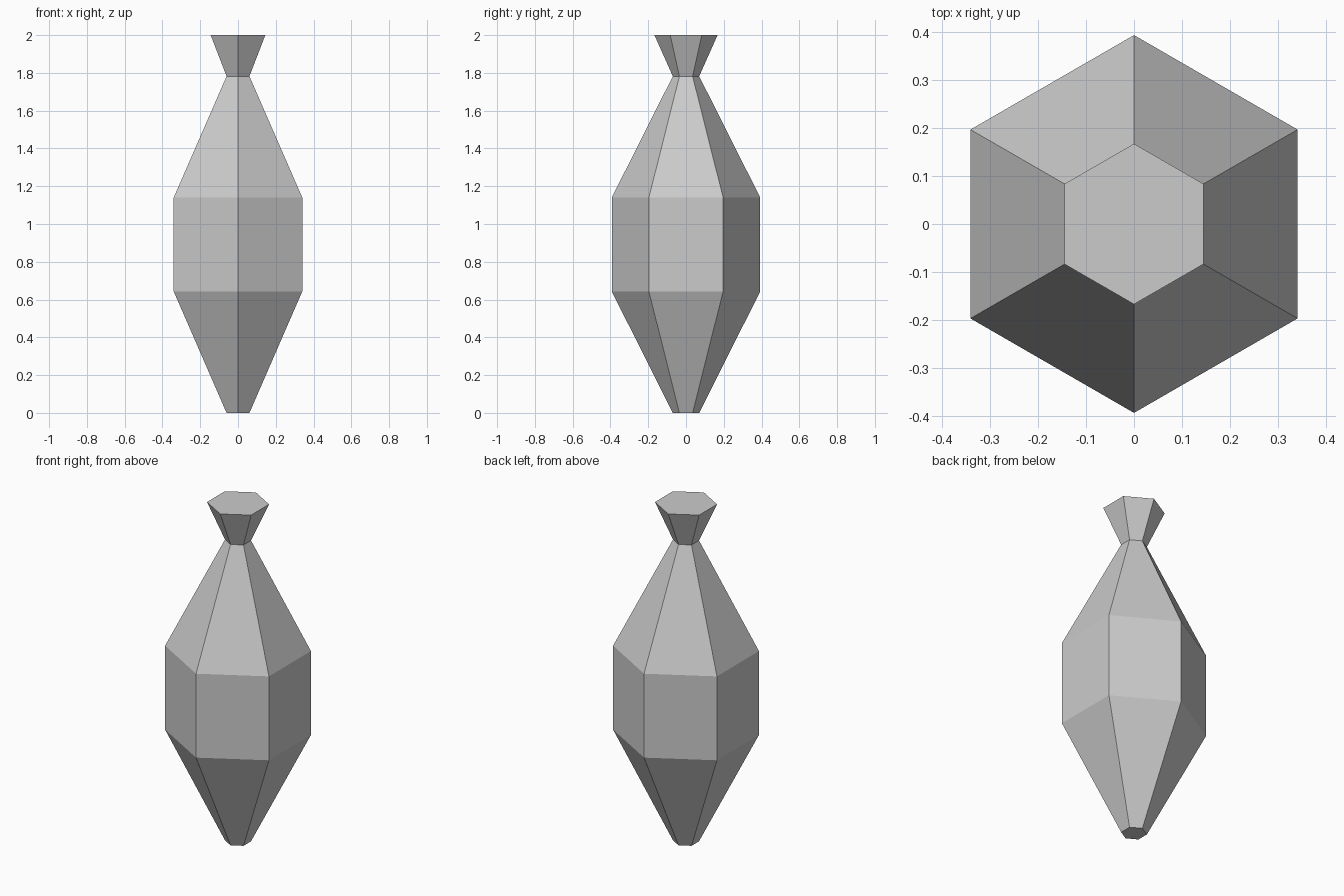
import bpy, bmesh, math

if "Cube" in bpy.data.objects:
    bpy.data.objects.remove(bpy.data.objects["Cube"])

SIDES = 6
# (radius at corners, height) from foot to lip
PROFILE = [(0.07, 0.0), (0.393, 0.643), (0.393, 1.14), (0.07, 1.782), (0.167, 2.0)]


def lathe(name, profile, sides):
    """Flat-faced closed solid of revolution with a corner on the y axis."""
    bm = bmesh.new()
    rings = []
    for r, z in profile:
        angles = [math.pi / 2 + 2 * math.pi * i / sides for i in range(sides)]
        rings.append([bm.verts.new((r * math.cos(a), r * math.sin(a), z)) for a in angles])
    for low, high in zip(rings, rings[1:]):
        for i in range(sides):
            j = (i + 1) % sides
            bm.faces.new((low[i], low[j], high[j], high[i]))
    bm.faces.new(rings[0][::-1])
    bm.faces.new(rings[-1])
    mesh = bpy.data.meshes.new(name)
    bm.to_mesh(mesh)
    bm.free()
    obj = bpy.data.objects.new(name, mesh)
    bpy.context.collection.objects.link(obj)
    return obj


# Faceted body with pinched neck and flared lip
lathe("hexagonal_vase", PROFILE, SIDES)
